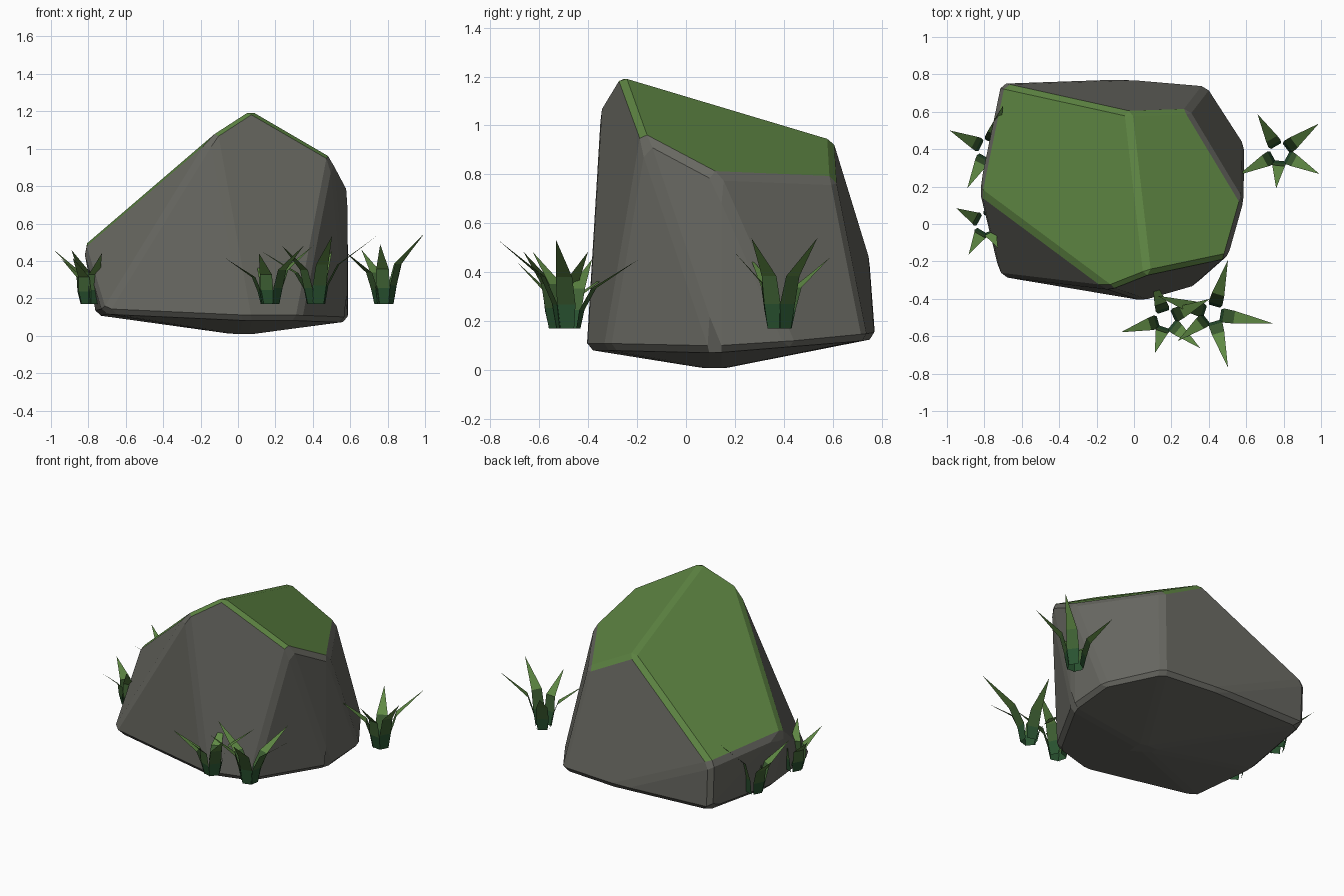
import bpy, bmesh
from math import radians, sin, cos
from mathutils import Vector

cube = bpy.data.objects.get("Cube")
if cube:
    bpy.data.objects.remove(cube, do_unlink=True)


def material(name, rgb):
    m = bpy.data.materials.new(name)
    m.use_nodes = True
    m.diffuse_color = (*rgb, 1)
    shader = m.node_tree.nodes["Principled BSDF"]
    shader.inputs["Base Color"].default_value = (*rgb, 1)
    shader.inputs["Roughness"].default_value = 0.9
    return m


stone = material("stone grey", (0.14, 0.14, 0.122))
moss = material("moss green", (0.107, 0.225, 0.053))
blade_dark = material("grass base", (0.022, 0.085, 0.03))
blade_mid = material("grass middle", (0.05, 0.12, 0.034))
blade_tip = material("grass tip", (0.115, 0.25, 0.058))


def finish(bm, name, mats):
    me = bpy.data.meshes.new(name)
    bm.to_mesh(me)
    bm.free()
    ob = bpy.data.objects.new(name, me)
    bpy.context.collection.objects.link(ob)
    for m in mats:
        me.materials.append(m)
    return ob


# Boulder: hull of its corners, merged into broad facets, with worn edges
crown = [(0.07, -0.27, 1.21), (-0.13, -0.35, 1.08), (-0.83, 0.17, 0.48),
         (-0.71, 0.75, 0.46), (-0.03, 0.6, 0.95), (0.29, 0.61, 0.78),
         (0.585, 0.12, 0.8), (0.5, -0.18, 0.96)]
foot = [(-0.72, -0.28, 0.12), (0.05, -0.41, 0.085), (0.33, -0.33, 0.085),
        (0.585, 0.12, 0.075), (0.59, 0.43, 0.095), (0.39, 0.74, 0.125),
        (0, 0.775, 0.13), (-0.7, 0.75, 0.15), (-0.76, 0.2, 0.11), (0.03, 0.12, 0)]
bm = bmesh.new()
for p in crown + foot:
    bm.verts.new(p)
bmesh.ops.convex_hull(bm, input=bm.verts[:])
bmesh.ops.dissolve_limit(bm, angle_limit=radians(6), verts=bm.verts[:], edges=bm.edges[:])
bmesh.ops.bevel(bm, geom=bm.edges[:], offset=0.025, segments=1,
                affect='EDGES', clamp_overlap=True)
bmesh.ops.recalc_face_normals(bm, faces=bm.faces[:])
# Moss lies on everything that faces up
for f in bm.faces:
    f.normal_update()
    f.material_index = int(f.normal.z > 0.6)
finish(bm, "boulder", [stone, moss])

# Blades of one tuft: direction, reach, height
BLADES = [(37, 0.26, 0.37), (120, 0.24, 0.29), (208, 0.25, 0.29),
          (264, 0.19, 0.32), (332, 0.24, 0.37)]


def tuft(name, x, y, turn, spread, tall):
    bm = bmesh.new()
    for angle, reach, height in BLADES:
        a = radians(angle + turn)
        out = Vector((cos(a), sin(a), 0))
        side = Vector((-sin(a), cos(a), 0))
        reach, height = reach * spread, height * tall
        rows = []
        # Distance out, height and half width up the blade
        for r, z, w in [(0.042, 0, 0.03), (0.057, 0.27 * height, 0.038),
                        (0.36 * reach, 0.58 * height, 0.034)]:
            c = Vector((x, y, 0.17 + z)) + out * r
            rows.append([bm.verts.new(c - side * w), bm.verts.new(c + side * w)])
        for i in range(2):
            (p, q), (s, t) = rows[i], rows[i + 1]
            bm.faces.new((p, q, t, s)).material_index = i
        tip = bm.verts.new(Vector((x, y, 0.17 + height)) + out * reach)
        bm.faces.new((*rows[2], tip)).material_index = 2
        # Face blades outward
    for f in bm.faces:
        f.normal_update()
        if f.normal.dot(f.calc_center_median() - Vector((x, y, 0.4))) < 0:
            f.normal_flip()
    finish(bm, name, [blade_dark, blade_mid, blade_tip])


tuft("grass_left", 0.78, 0.38, 0, 1, 1)
tuft("grass_front", 0.17, -0.51, -12, 1, 0.85)
tuft("grass_front_left", 0.42, -0.48, -46, 1.25, 0.98)
tuft("grass_right_back", -0.78, 0.4, 34, 0.95, 1)
tuft("grass_right_front", -0.79, 0, 32, 0.75, 0.85)
